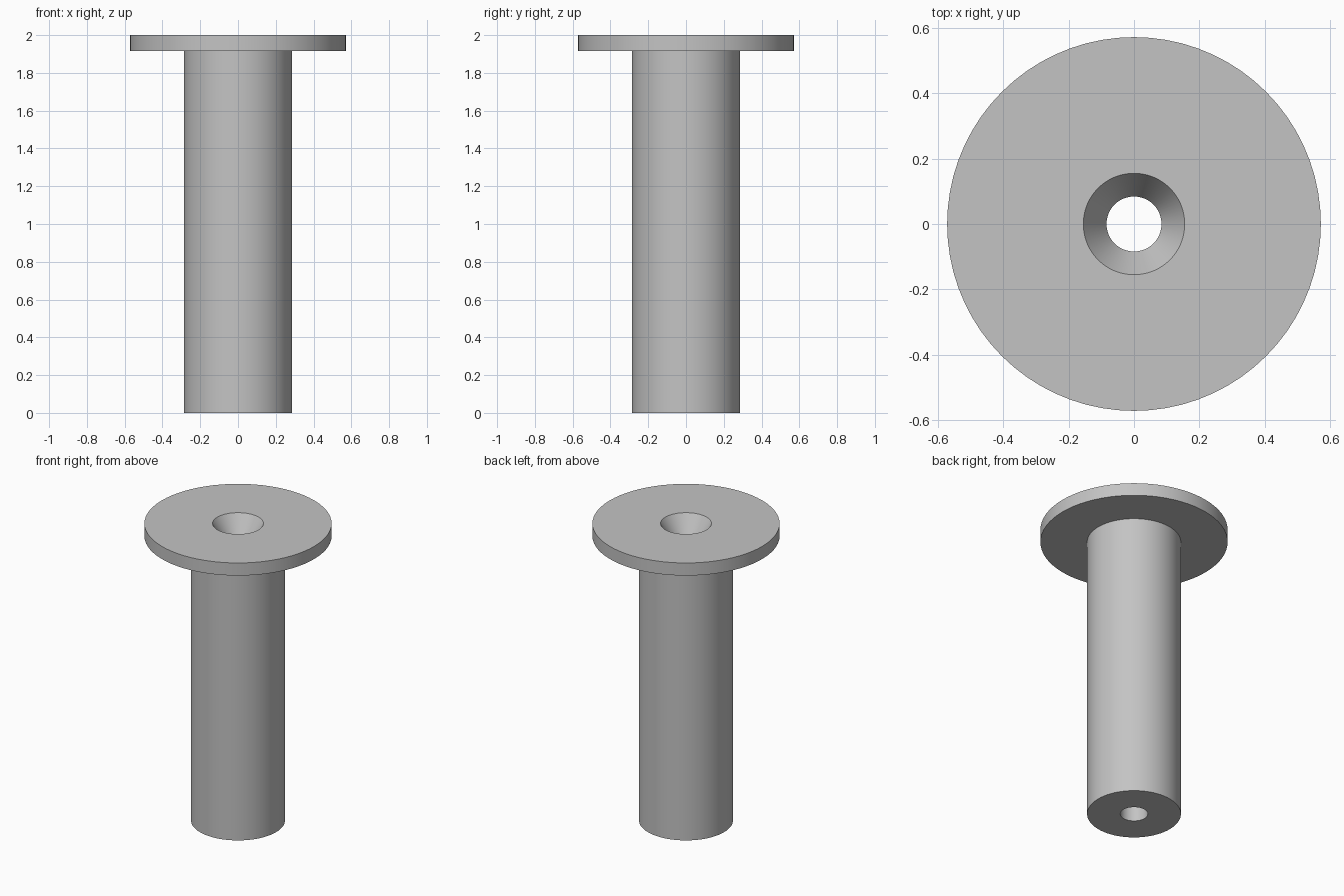
import bpy
import bmesh
from math import radians, tau
from mathutils import Vector

cube = bpy.data.objects.get("Cube")
if cube:
    bpy.data.objects.remove(cube, do_unlink=True)

SEGMENTS = 72
HEIGHT = 2.0
FLANGE_RADIUS, FLANGE_THICKNESS = 0.571, 0.085
STEM_RADIUS = 0.286
BORE_RADIUS = 0.084
SINK_RADIUS, SINK_DEPTH = 0.155, 0.114

# Plain grey finish
grey = bpy.data.materials.new("plain grey")
grey.use_nodes = True
colour = (0.55, 0.55, 0.55, 1)
grey.diffuse_color = colour
grey.node_tree.nodes["Principled BSDF"].inputs["Base Color"].default_value = colour


def lathe(name, profile, material):
    """Turn a closed (radius, height) profile around the z axis."""
    bm = bmesh.new()
    verts = [bm.verts.new((r, 0, z)) for r, z in profile]
    edges = [bm.edges.new((a, b)) for a, b in zip(verts, verts[1:] + verts[:1])]
    bmesh.ops.spin(bm, geom=verts + edges, cent=Vector(), axis=(0, 0, 1),
                   angle=tau, steps=SEGMENTS, use_merge=False)
    bmesh.ops.remove_doubles(bm, verts=bm.verts, dist=0.0001)
    bmesh.ops.recalc_face_normals(bm, faces=bm.faces)
    mesh = bpy.data.meshes.new(name)
    bm.to_mesh(mesh)
    bm.free()
    mesh.materials.append(material)
    obj = bpy.data.objects.new(name, mesh)
    bpy.context.collection.objects.link(obj)
    bpy.ops.object.select_all(action="DESELECT")
    obj.select_set(True)
    bpy.context.view_layer.objects.active = obj
    bpy.ops.object.shade_smooth_by_angle(angle=radians(25))
    return obj


# Stem, flange, countersink and through bore as one turned piece
lathe("flanged_bushing", [
    (BORE_RADIUS, 0),
    (STEM_RADIUS, 0),
    (STEM_RADIUS, HEIGHT - FLANGE_THICKNESS),
    (FLANGE_RADIUS, HEIGHT - FLANGE_THICKNESS),
    (FLANGE_RADIUS, HEIGHT),
    (SINK_RADIUS, HEIGHT),
    (BORE_RADIUS, HEIGHT - SINK_DEPTH),
], grey)
